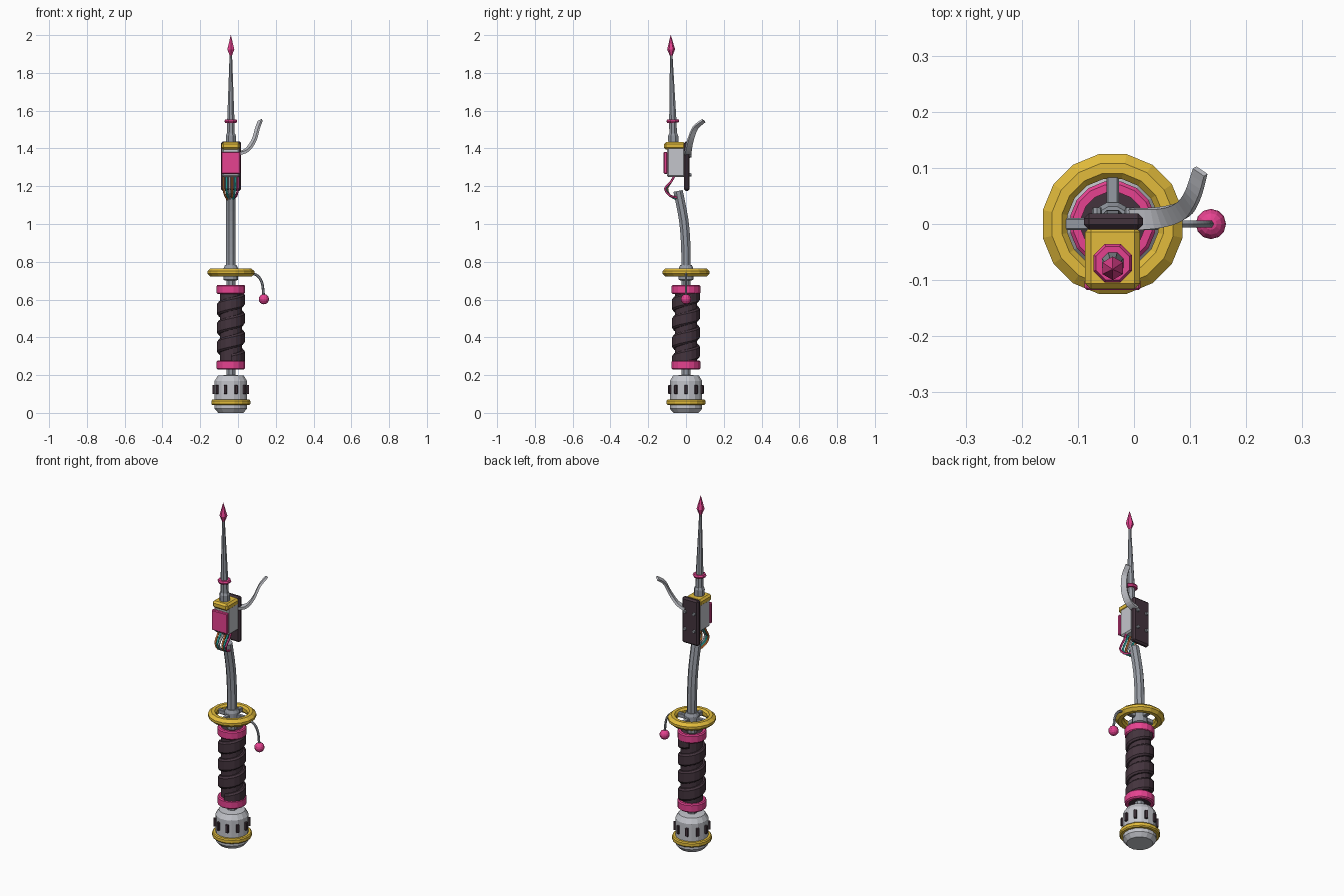
import bpy, bmesh
from math import sin, cos, pi
from mathutils import Vector, Matrix

cube = bpy.data.objects.get("Cube")
if cube:
    bpy.data.objects.remove(cube, do_unlink=True)

CX = -0.038      # handle axis x


def material(name, rgb):
    m = bpy.data.materials.new(name)
    m.use_nodes = True
    m.diffuse_color = (*rgb, 1)
    m.node_tree.nodes["Principled BSDF"].inputs["Base Color"].default_value = (*rgb, 1)
    return m


gold = material("gold", (0.76, 0.5, 0.045))
pink = material("pink", (0.79, 0.055, 0.28))
dark = material("dark plum", (0.057, 0.034, 0.047))
light = material("light steel", (0.55, 0.56, 0.6))
steel = material("steel", (0.3, 0.32, 0.36))
teal = material("teal", (0.03, 0.55, 0.5))
orange = material("orange", (0.75, 0.23, 0.06))


def finish(name, bm, mat):
    bmesh.ops.recalc_face_normals(bm, faces=bm.faces)
    me = bpy.data.meshes.new(name)
    bm.to_mesh(me)
    bm.free()
    me.materials.append(mat)
    ob = bpy.data.objects.new(name, me)
    bpy.context.collection.objects.link(ob)
    return ob


def skin(bm, rings, loop=False):
    """Bridge successive rings of points with quads, capping open ends."""
    vs = [[bm.verts.new(p) for p in r] for r in rings]
    n = len(vs[0])
    for i in range(len(vs) if loop else len(vs) - 1):
        a, b = vs[i], vs[(i + 1) % len(vs)]
        for j in range(n):
            k = (j + 1) % n
            bm.faces.new((a[j], a[k], b[k], b[j]))
    if not loop:
        bm.faces.new(vs[0])
        bm.faces.new(vs[-1])


def lathe(name, profile, mat, sides=16, y=0, loop=False):
    bm = bmesh.new()
    skin(bm, [[(CX + r * cos(2 * pi * (j + .5) / sides), y + r * sin(2 * pi * (j + .5) / sides), z)
               for j in range(sides)] for r, z in profile], loop)
    return finish(name, bm, mat)


def box(name, lo, hi, mat, bevel):
    bm = bmesh.new()
    lo, hi = Vector(lo), Vector(hi)
    bmesh.ops.create_cube(bm, size=1, matrix=Matrix.Translation((lo + hi) / 2)
                          @ Matrix.Diagonal((*(hi - lo), 1)))
    bmesh.ops.bevel(bm, geom=bm.edges[:], offset=bevel, segments=1, affect='EDGES')
    return finish(name, bm, mat)


def smooth_path(pts, steps):
    """Catmull-Rom through the points."""
    p = [Vector(q) for q in pts]
    p = [2 * p[0] - p[1]] + p + [2 * p[-1] - p[-2]]
    out = []
    for i in range(1, len(p) - 2):
        a, b, c, d = p[i - 1:i + 3]
        for s in range(steps):
            t = s / steps
            out.append(.5 * (2 * b + (c - a) * t + (2 * a - 5 * b + 4 * c - d) * t * t
                             + (3 * b - a - 3 * c + d) * t ** 3))
    return out + [p[-2]]


def sweep(name, pts, ra, rb, mat, sides=6, taper=1, ref=(1, 0, 0), steps=4):
    """Sweep an ellipse (ra along ref, rb across) along a smooth path."""
    path = smooth_path(pts, steps)
    rings = []
    for i, c in enumerate(path):
        t = (path[min(i + 1, len(path) - 1)] - path[max(i - 1, 0)]).normalized()
        u = Vector(ref)
        u = (u - t * u.dot(t)).normalized()
        v = t.cross(u)
        k = 1 + (taper - 1) * i / (len(path) - 1)
        rings.append([c + k * (u * ra * cos(2 * pi * (j + .5) / sides)
                               + v * rb * sin(2 * pi * (j + .5) / sides)) for j in range(sides)])
    bm = bmesh.new()
    skin(bm, rings)
    return finish(name, bm, mat)


# Pommel with gold band and dark slots
lathe("pommel", [(.068, 0), (.087, .022), (.087, .17), (.07, .197), (.03, .2)], light)
lathe("pommel_band", [(.085, .042), (.1, .042), (.105, .048), (.105, .064), (.1, .07), (.085, .07)],
      gold, loop=True)
for i in range(10):
    slot = box("pommel_slot", (.075, -.008, .1), (.097, .008, .147), dark, .002)
    slot.data.transform(Matrix.Translation((CX, 0, 0)) @ Matrix.Rotation(i * pi / 5, 4, 'Z'))

# Grip: core, spiral wrap, end collars
lathe("handle_rod", [(.026, .19), (.026, .72)], steel, 8)
lathe("grip_core", [(.059, .24), (.059, .665)], dark)
bm = bmesh.new()
spiral = []
for i in range(-4, 54):
    a, z = pi * i / 8, .265 + .1 * i / 16
    spiral.append([(CX + r * cos(a), r * sin(a), z + dz)
                   for r, dz in ((.055, 0), (.067, 0), (.074, .01), (.074, .06), (.067, .07), (.055, .07))])
skin(bm, spiral)
finish("grip_wrap", bm, dark)
for z in (.23, .63):
    lathe("grip_collar", [(.057, z), (.071, z), (.077, z + .006), (.077, z + .042),
                          (.071, z + .048), (.057, z + .048)], pink, loop=True)

# Wheel guard with hub and four spokes
lathe("guard_ring", [(.082, .734), (.092, .722), (.112, .722), (.127, .737), (.127, .75),
                     (.11, .765), (.092, .765), (.082, .754)], gold, loop=True)
lathe("guard_hub", [(.028, .7), (.04, .705), (.04, .765), (.032, .782), (.024, .782)], steel, 12)
for i in range(4):
    spoke = box("guard_spoke", (.03, -.011, .732), (.092, .011, .757), steel, .003)
    spoke.data.transform(Matrix.Translation((CX, 0, 0)) @ Matrix.Rotation(i * pi / 2, 4, 'Z'))

# Hanging charm
sweep("charm_cord", [(.08, 0, .738), (.108, 0, .722), (.128, 0, .685), (.136, 0, .62)],
      .007, .007, steel, ref=(0, 1, 0))
bm = bmesh.new()
bmesh.ops.create_uvsphere(bm, u_segments=12, v_segments=8, radius=.027,
                          matrix=Matrix.Translation((.137, 0, .602)))
finish("charm_ball", bm, pink)

# Bent shaft
sweep("bent_shaft", [(CX, 0, .76), (CX, -.001, .88), (CX, -.012, 1.02), (CX, -.042, 1.175)],
      .027, .027, steel, sides=8, steps=3)

# Loose wires between shaft and housing
for i, mat in enumerate((orange, teal, light, orange, teal, pink)):
    s = i - 2.5
    x, out = CX + s * .015, -.1 - .006 * (i % 3)
    sweep("wire", [(x, -.06, 1.26), (x, -.078, 1.225), (x, out, 1.187),
                   (CX + s * .012, -.085, 1.15), (CX + s * .007, -.045, 1.13 + .01 * (i % 2))],
          .006, .006, mat, sides=5, steps=2)

# Housing with front panel, cap and back plate
box("housing", (-.084, -.101, 1.248), (.008, -.005, 1.41), light, .008)
box("front_panel", (-.088, -.118, 1.265), (.012, -.098, 1.382), pink, .004)
box("housing_cap", (-.087, -.116, 1.394), (.011, -.004, 1.433), gold, .01)
box("back_plate", (-.089, -.01, 1.175), (.016, .019, 1.438), dark, .009)
for x in (-.066, -.008):
    for z in (1.26, 1.36):
        bm = bmesh.new()
        bmesh.ops.create_cone(bm, cap_ends=True, segments=8, radius1=.01, radius2=.008, depth=.014,
                              matrix=Matrix.Translation((x, .022, z)) @ Matrix.Rotation(-pi / 2, 4, 'X'))
        finish("plate_bolt", bm, steel)

# Curved side fin
sweep("side_fin", [(-.005, .008, 1.37), (.048, .012, 1.392), (.085, .024, 1.445),
                   (.104, .05, 1.51), (.118, .094, 1.547)],
      .027, .011, light, sides=4, taper=.68, ref=(-.5, .85, 0))

# Spike: socket, taper, ring and pointed tip, leaning slightly forward
TY = -.067
lean = (Matrix.Translation((0, TY, 1.43)) @ Matrix.Rotation(.024, 4, 'X')
        @ Matrix.Translation((0, -TY, -1.43)))
for part in (
        lathe("spike_socket", [(.029, 1.42), (.029, 1.468), (.023, 1.48)], steel, 8, TY),
        lathe("spike", [(.022, 1.47), (.021, 1.545), (.007, 1.9)], steel, 8, TY),
        lathe("spike_ring", [(.018, 1.536), (.032, 1.536), (.037, 1.545), (.032, 1.554), (.018, 1.554)],
              pink, 8, TY, loop=True),
        lathe("spike_tip", [(.006, 1.888), (.021, 1.925), (.0008, 2.0)], pink, 6, TY)):
    part.data.transform(lean)
